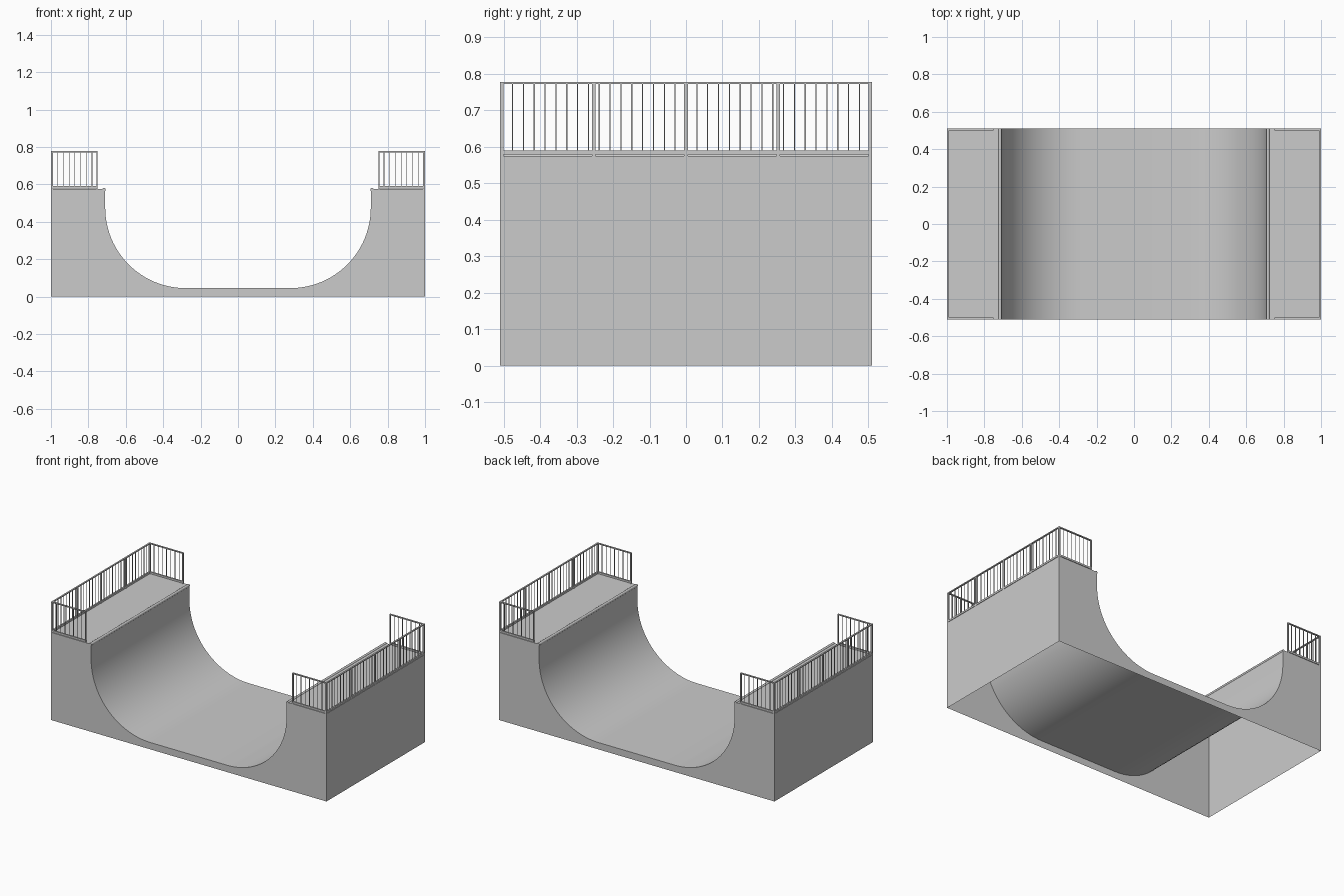
import bpy, bmesh, math
from mathutils import Matrix, Vector

if "Cube" in bpy.data.objects:
    bpy.data.objects.remove(bpy.data.objects["Cube"])

HALF_W = 0.51      # half depth along y
LIP = 0.71         # x of the ramp lip
DECK = 0.575       # deck height
FLAT = 0.045       # height of the flat bottom
R = 0.43           # transition radius
TOP, BASE = 0.7745, 0.584   # rail centre heights


def finish(bm, name, smooth=False):
    me = bpy.data.meshes.new(name)
    bm.to_mesh(me)
    bm.free()
    ob = bpy.data.objects.new(name, me)
    bpy.context.collection.objects.link(ob)
    if smooth:
        bpy.ops.object.select_all(action='DESELECT')
        bpy.context.view_layer.objects.active = ob
        ob.select_set(True)
        bpy.ops.object.shade_smooth_by_angle(angle=math.radians(30))
    return ob


def mirror_x(ob):
    ob.modifiers.new("Mirror", 'MIRROR').use_axis = (True, False, False)


def box(bm, x, y, z, sx, sy, sz):
    bmesh.ops.create_cube(bm, size=1, matrix=Matrix.Translation((x, y, z))
                          @ Matrix.Diagonal((sx, sy, sz, 1)))


# Ramp shell: half-pipe profile extruded in depth, open underneath
steps = 24
arc = []
for i in range(steps + 1):
    a = math.pi / 2 * i / steps
    arc.append((LIP - R + R * math.sin(a), FLAT + R - R * math.cos(a)))
right = arc + [(LIP, DECK), (1, DECK), (1, 0)]
profile = right + [(-x, z) for x, z in reversed(right)]
bm = bmesh.new()
face = bm.faces.new([bm.verts.new((x, -HALF_W, z)) for x, z in profile])
ext = bmesh.ops.extrude_face_region(bm, geom=[face], use_keep_orig=True)
bmesh.ops.translate(bm, vec=Vector((0, 2 * HALF_W, 0)),
                    verts=[v for v in ext["geom"] if isinstance(v, bmesh.types.BMVert)])
bmesh.ops.recalc_face_normals(bm, faces=bm.faces)
bottom = [f for f in bm.faces if all(abs(v.co.z) < 1e-5 for v in f.verts)]
bmesh.ops.delete(bm, geom=bottom, context='FACES_ONLY')
finish(bm, "ramp_shell", smooth=True)

# Coping pipes along both lips
bm = bmesh.new()
bmesh.ops.create_cone(bm, cap_ends=True, segments=16, radius1=0.009, radius2=0.009,
                      depth=2 * HALF_W,
                      matrix=Matrix.Translation((LIP + 0.006, 0, DECK - 0.003))
                      @ Matrix.Rotation(math.pi / 2, 4, 'X'))
mirror_x(finish(bm, "coping", smooth=True))

# Guard rail frame: top and bottom rails plus posts around the deck
T = 0.01
X0, X1, Y1 = 0.75, 0.995, HALF_W - T / 2
frame, bars = bmesh.new(), bmesh.new()
for z, h in ((TOP, 0.006), (BASE, 0.012)):
    box(frame, X1, 0, z, T, 2 * HALF_W, h)
    for s in (-1, 1):
        box(frame, (X0 + X1) / 2, s * Y1, z, X1 - X0, T, h)
post_z, post_h = (DECK + 0.7775) / 2, 0.7775 - DECK
for i in range(-2, 3):
    box(frame, X1, i * Y1 / 2, post_z, T, T, post_h)
for s in (-1, 1):
    box(frame, X0 + 0.003, s * Y1, post_z, 0.006, T, post_h)

# Thin balusters between the posts
bar_z, bar_h, b = (TOP + BASE) / 2, TOP - BASE, 0.003
n = 34
for i in range(1, n):
    if i % 17:
        box(bars, X1, -Y1 + 2 * Y1 * i / n, bar_z, b, b, bar_h)
for s in (-1, 1):
    for i in range(1, 8):
        box(bars, X0 + (X1 - X0) * i / 8, s * Y1, bar_z, b, b, bar_h)
mirror_x(finish(frame, "guard_rail_frame"))
mirror_x(finish(bars, "guard_rail_balusters"))
